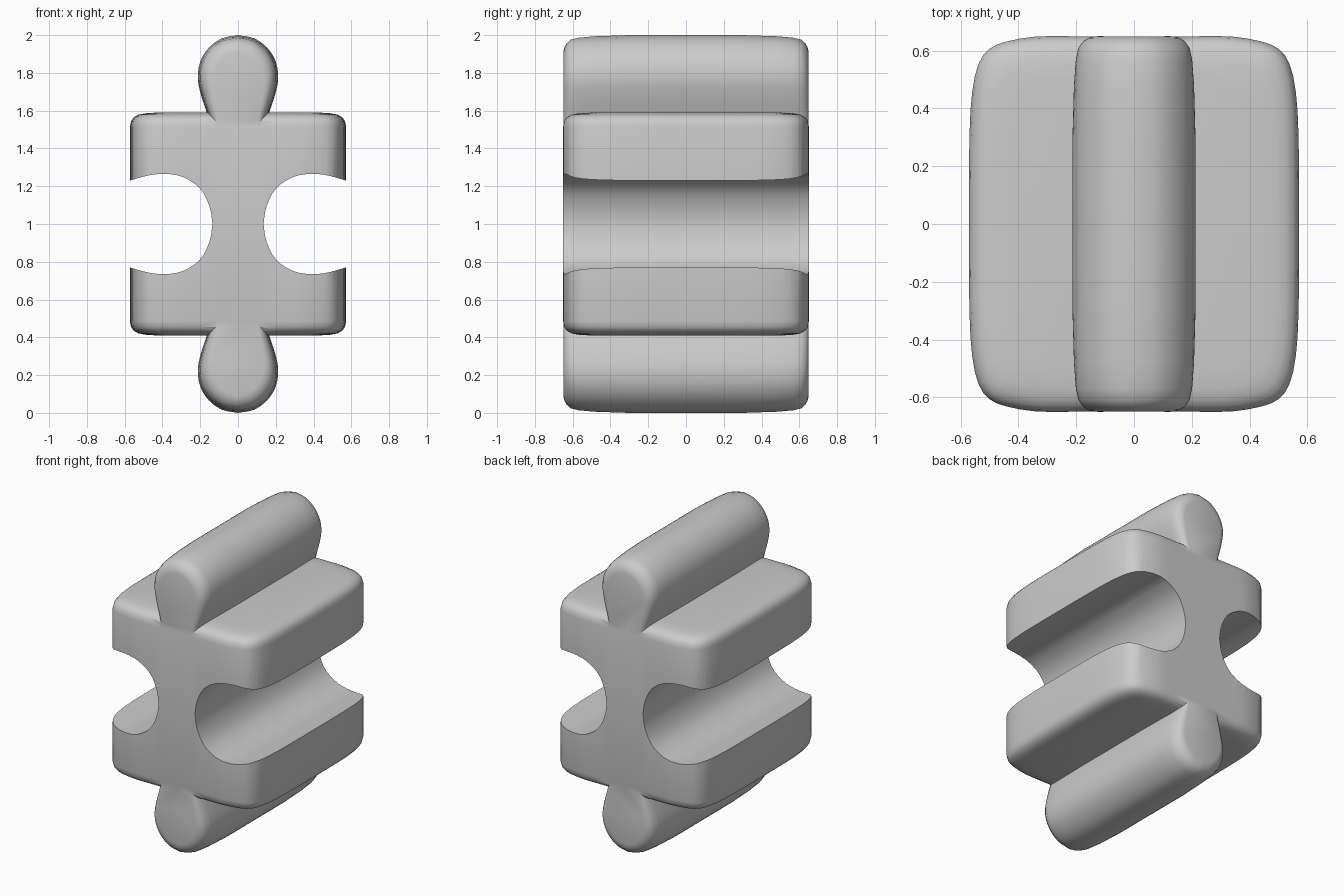
import bpy, bmesh
from mathutils import Vector

if "Cube" in bpy.data.objects:
    bpy.data.objects.remove(bpy.data.objects["Cube"])


def smooth_path(pts, n=3):
    """Catmull-Rom curve through 2D points."""
    p = [Vector(q) for q in pts]
    p = [2 * p[0] - p[1]] + p + [2 * p[-1] - p[-2]]
    out = []
    for i in range(1, len(p) - 2):
        a, b, c, d = p[i - 1:i + 3]
        for k in range(n):
            t = k / n
            out.append(0.5 * (2 * b + (c - a) * t + (2 * a - 5 * b + 4 * c - d) * t * t
                              + (3 * b - a - 3 * c + d) * t ** 3))
    return out + [p[-2]]


def loft(name, rings):
    """Closed solid through a list of equal-length rings."""
    bm = bmesh.new()
    loops = [[bm.verts.new(co) for co in ring] for ring in rings]
    n = len(loops[0])
    for a, b in zip(loops, loops[1:]):
        for i in range(n):
            j = (i + 1) % n
            bm.faces.new((a[i], a[j], b[j], b[i]))
    bm.faces.new(loops[0])
    bm.faces.new(loops[-1])
    bmesh.ops.recalc_face_normals(bm, faces=bm.faces)
    me = bpy.data.meshes.new(name)
    bm.to_mesh(me)
    bm.free()
    ob = bpy.data.objects.new(name, me)
    bpy.context.collection.objects.link(ob)
    return ob


def combine(target, other, operation):
    mod = target.modifiers.new(operation.title(), 'BOOLEAN')
    mod.operation = operation
    mod.solver = 'EXACT'
    mod.object = other
    bpy.context.view_layer.objects.active = target
    bpy.ops.object.modifier_apply(modifier=mod.name)
    bpy.data.objects.remove(other)


# body: softened plan outline, stacked with rolled top and bottom edges
quarter = smooth_path([(0.572, 0), (0.57, 0.3), (0.56, 0.46), (0.538, 0.555),
                       (0.5, 0.607), (0.44, 0.632), (0.34, 0.649), (0.22, 0.65), (0, 0.65)], 2)
half = quarter + [Vector((-q.x, q.y)) for q in quarter[-2::-1]]
plan = half + [Vector((q.x, -q.y)) for q in half[-2:0:-1]]
edge = [(0.515, 0), (0.545, 0.006), (0.565, 0.02), (0.579, 0.045), (0.586, 0.08), (0.59, 0.14)]
levels = [(1 - h, i) for h, i in reversed(edge)] + [(1 + h, i) for h, i in edge]
body = loft("puzzle_body", [[(q.x * (1 - i / 0.572), q.y * (1 - i / 0.65), z) for q in plan]
                            for z, i in levels])

# side sockets
upper = smooth_path([(0.7, 1.19), (0.572, 1.23), (0.47, 1.258), (0.38, 1.265), (0.29, 1.248),
                     (0.2, 1.187), (0.15, 1.09), (0.135, 1.0)])
socket = upper + [Vector((q.x, 2 - q.y)) for q in upper[-2::-1]]
for side in (1, -1):
    cutter = loft("socket_cutter", [[(side * q.x, y, q.y) for q in socket] for y in (-0.8, 0.8)])
    combine(body, cutter, 'DIFFERENCE')

# top and bottom knobs: full section in the middle, tapering at both ends
full = smooth_path([(0.12, 1.45), (0.165, 1.59), (0.195, 1.68), (0.213, 1.77),
                    (0.2, 1.86), (0.155, 1.933), (0.085, 1.983), (0, 2.0)])
end = smooth_path([(0.092, 1.45), (0.108, 1.55), (0.123, 1.63), (0.14, 1.73),
                   (0.135, 1.79), (0.105, 1.85), (0.055, 1.895), (0, 1.913)])
ends = [(0.649, 0), (0.644, 0.25), (0.632, 0.5), (0.61, 0.72), (0.57, 0.84), (0.48, 0.93), (0.3, 1)]
stations = [(-y, t) for y, t in ends] + [(y, t) for y, t in reversed(ends)]
for up in (1, -1):
    rings = []
    for y, t in stations:
        right = [a.lerp(b, t) for a, b in zip(end, full)]
        ring = right + [Vector((-q.x, q.y)) for q in right[-2::-1]]
        rings.append([(q.x, y, 1 + up * (q.y - 1)) for q in ring])
    combine(body, loft("knob", rings), 'UNION')

bpy.ops.object.select_all(action='DESELECT')
body.select_set(True)
bpy.context.view_layer.objects.active = body
bpy.ops.object.shade_smooth_by_angle(angle=0.6)
